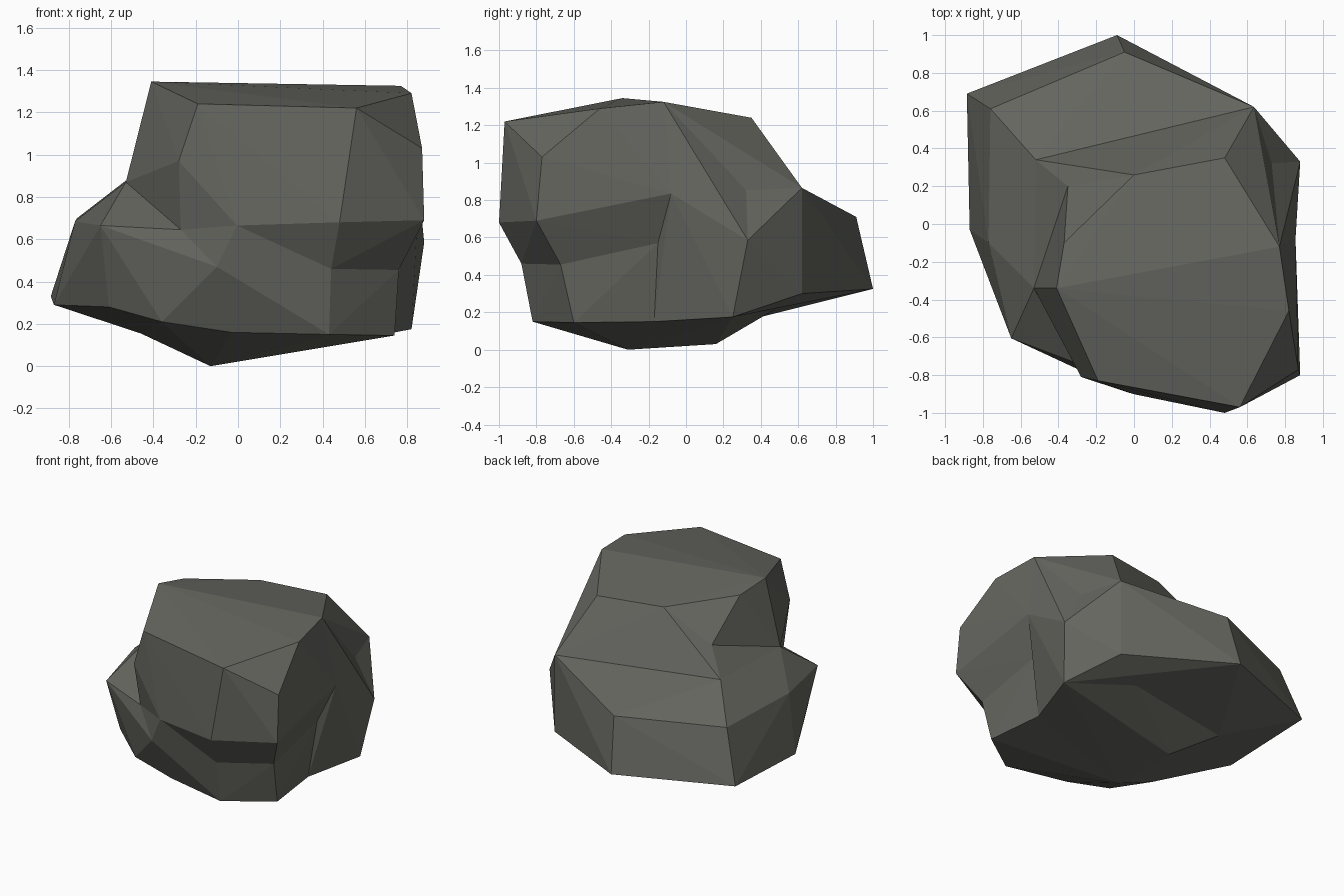
import bpy, bmesh

if "Cube" in bpy.data.objects:
    bpy.data.objects.remove(bpy.data.objects["Cube"])

stone = bpy.data.materials.new("dark grey stone")
stone.diffuse_color = (0.13, 0.13, 0.115, 1)
stone.use_nodes = True
stone.node_tree.nodes["Principled BSDF"].inputs["Base Color"].default_value = stone.diffuse_color


def hull(name, points):
    """Faceted convex chunk of stone around a few corner points."""
    bm = bmesh.new()
    for p in points:
        bm.verts.new(p)
    res = bmesh.ops.convex_hull(bm, input=bm.verts)
    loose = {g for g in res["geom_interior"] + res["geom_unused"]
             if isinstance(g, bmesh.types.BMVert)}
    bmesh.ops.delete(bm, geom=list(loose), context='VERTS')
    bmesh.ops.recalc_face_normals(bm, faces=bm.faces)
    mesh = bpy.data.meshes.new(name)
    bm.to_mesh(mesh)
    bm.free()
    mesh.materials.append(stone)
    ob = bpy.data.objects.new(name, mesh)
    bpy.context.collection.objects.link(ob)
    return ob


# corners where neighbouring chunks meet
core = (0, -.1, .6)
top_left, top_side, top_mid = (-.41, -.34, 1.345), (-.37, -.1, 1.30), (0, .26, 1.25)
back_top, right_top = (.48, .35, 1.24), (.77, -.12, 1.325)
back_right, back_left = (.635, .62, .865), (-.52, .34, .885)
wall_back, wall_front = (-.35, .2, 1.04), (-.28, -.81, .97)
right_bulge, right_notch = (.88, .33, .585), (.855, -.08, .835)
right_crease, foot_crease = (.75, -.15, .57), (.69, -.17, .15)
left_ledge, left_edge, left_front = (-.53, -.34, .87), (-.77, -.1, .685), (-.65, -.605, .665)
left_low, left_foot, left_belly = (-.87, -.03, .29), (-.61, -.5, .28), (-.46, -.36, .155)
front_lip, front_waist, side_waist = (-.005, -.90, .665), (.44, -.88, .46), (.76, -.67, .455)
front_crease, ledge_tip = (-.10, -.86, .47), (-.27, -.75, .645)
belly, belly_back = (-.13, -.31, 0), (-.42, .38, .17)
right_low, back_low = (.82, .25, .175), (.635, .62, .30)

# overhanging upper block
upper = hull("upper_block", [
    top_left, top_side, top_mid, back_top, right_top, back_right,
    wall_back, wall_front, right_notch, right_crease,
    front_lip, front_waist, side_waist,
    (.82, -.46, 1.29), (.87, -.77, 1.03), (.56, -.97, 1.22),
    (-.19, -.83, 1.24), (.88, -.80, .69), (.48, -1, .68)])

parts = [
    # front foot with the left ledge
    hull("front_base", [
        right_crease, foot_crease, front_waist, side_waist, front_crease,
        left_ledge, left_edge, left_front, left_foot, left_belly, ledge_tip, belly,
        (.74, -.60, .145), (.43, -.82, .15), (-.03, -.73, .16), (-.36, -.68, .21)]),
    # broad back lobe
    hull("back_base", [
        back_right, back_left, right_notch, right_crease, right_bulge,
        foot_crease, left_ledge, left_edge, left_front, left_low, left_foot,
        left_belly, belly_back, right_low, back_low,
        (-.09, 1, .325), (-.885, .69, .33), (-.05, .91, .71), (-.76, .61, .70)]),
    # keel underneath
    hull("keel", [core, belly, (-.17, .16, .03), foot_crease, right_low,
                  back_low, belly_back, left_belly])]

# facets that bridge the hollows between the chunks
bridges = [
    (top_left, top_side, left_ledge), (top_side, wall_back, left_ledge),
    (wall_back, back_left, left_ledge), (top_left, left_ledge, wall_front),
    (left_ledge, ledge_tip, wall_front), (wall_front, ledge_tip, front_lip),
    (ledge_tip, front_crease, front_lip), (front_lip, front_crease, front_waist),
    (top_mid, wall_back, back_left), (top_mid, back_left, back_right),
    (back_right, back_top, right_bulge), (back_top, right_top, right_bulge),
    (right_top, right_notch, right_bulge)]
parts += [hull("bridge", [core, *tri]) for tri in bridges]

# fuse everything into a single rock
for part in parts:
    mod = upper.modifiers.new("fuse", 'BOOLEAN')
    mod.operation, mod.solver, mod.object = 'UNION', 'EXACT', part
bpy.context.view_layer.update()
fused = bpy.data.meshes.new_from_object(
    upper.evaluated_get(bpy.context.evaluated_depsgraph_get()))
upper.modifiers.clear()
upper.data = fused
upper.name = "rock"
for part in parts:
    bpy.data.objects.remove(part)
